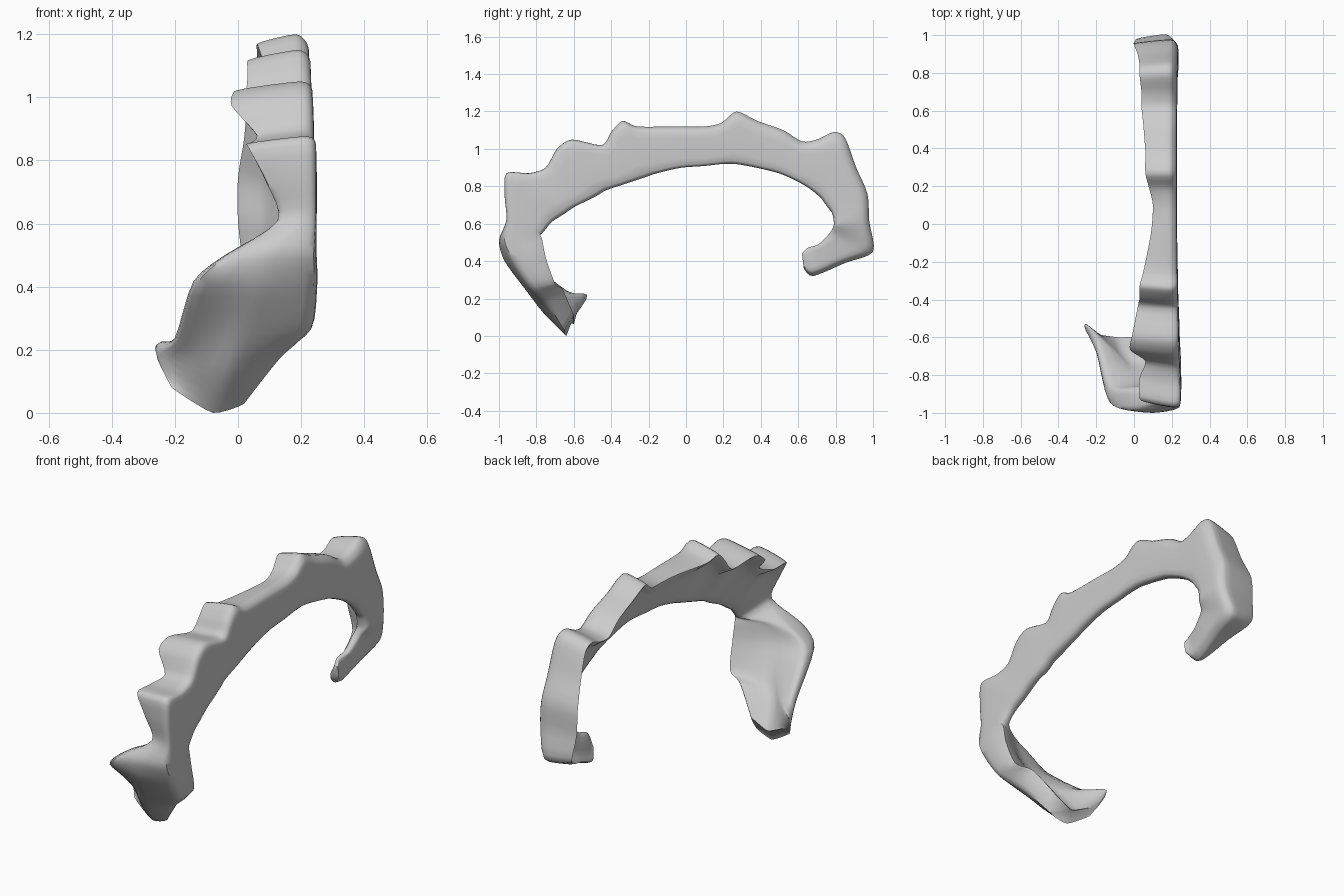
import bpy, bmesh
from mathutils import Vector

cube = bpy.data.objects.get("Cube")
if cube:
    bpy.data.objects.remove(cube, do_unlink=True)

UNIT = 0.01           # all tables are in hundredths
STEPS = 4             # rings added between stations
SIDE_STEPS = 4        # points added between section corners

# Front plate rows: outer edge, middle, inner edge (x, y, z), then depth (y, z)
plate_rows = [
    ((2, -65, 3), (-8, -64, 0), (-21, -61, 8), (5, 8)),
    ((13, -74, 17), (-5, -76, 12), (-25, -57, 18), (8, 8)),
    ((22, -83, 26), (0, -86, 25), (-19, -70, 23), (13, 2)),
    ((24, -92, 40), (6, -97, 40), (-13, -94, 41), (17, 2)),
    ((24, -97, 51), (10, -100, 51), (-3, -98, 50), (20, 1)),
]

# Arch stations: rim (y, z), underside (y, z), x of the flange edge
front_arch = [
    (-96, 62, -77, 55, 13), (-97, 75, -72, 61, 9), (-96, 87, -66, 65, 3),
    (-84, 87, -60, 69, 3), (-75, 90, -54, 72, 6), (-69, 100, -48, 75, -2),
    (-61, 105, -43, 78, -1), (-45, 102, -34, 81, 2), (-40, 109, -28, 83, 3),
    (-34, 115, -22, 85, 3), (-26, 112, -16, 87, 5), (-5, 112, -3, 90, 9),
]
rear_arch = [
    (10, 112, 10, 91, 10), (19, 114, 19, 92, 8), (27, 120, 27, 92, 6),
    (38, 115, 38, 90, 6), (52, 110, 50, 87, 5), (62, 104, 59, 83, 4),
    (70, 105, 66, 79, 4), (79, 109, 72, 74, 3), (85, 106, 75, 70, 3),
    (91, 90, 78, 66, 2), (97, 76, 79, 62, 0), (98, 61, 79, 59, 0),
    (100, 45, 77, 55, 2), (85, 39, 71, 49, 6), (68, 32, 65, 47, 10),
    (63, 36, 62, 44, 13),
]


def plate_ring(row):
    """Six corners: three on the front, three on the back."""
    front = [Vector(p) for p in row[:3]]
    depth = Vector((0, *row[3]))
    back = [p + depth * k for p, k in zip(front, (1, 0.8, 0.5))]
    return front + back[::-1]


def arch_ring(station):
    """Six corners: a wide sloping flange on the rim and a narrow web below it."""
    oy, oz, iy, iz, edge = station
    rim, under = Vector((0, oy, oz)), Vector((0, iy, iz))
    y = oy * UNIT
    side = 22.5 + 1.5 * y * y - 0.8 * y - 0.2 * max(0, 60 - oz)
    web = 9 + 0.3 * edge

    def at(x, t):
        return rim.lerp(under, t) + Vector((x, 0, 0))
    return [at(side, 0.14 + 0.06 * y), at(side - 4, 0), at(edge, 0.11),
            at(web, 0.32), at(web * 0.4 + side * 0.6, 0.98), at(side, 0.94)]


def curve_point(a, b, c, d, t, pull):
    """Cubic from b to c with tangents from the neighbours."""
    m0, m1 = (c - a) * pull, (d - b) * pull
    s = 1 - t
    return (b * (1 + 2 * t) * s * s + m0 * t * s * s
            + c * t * t * (3 - 2 * t) - m1 * t * t * s)


def round_section(ring):
    n = len(ring)
    return [curve_point(ring[i - 1], ring[i], ring[(i + 1) % n], ring[(i + 2) % n],
                        k / SIDE_STEPS, 0.25)
            for i in range(n) for k in range(SIDE_STEPS)]


def blend_rings(rings):
    last = len(rings) - 1
    result = []
    for i in range(last):
        near = [rings[max(i - 1, 0)], rings[i], rings[i + 1], rings[min(i + 2, last)]]
        for k in range(STEPS):
            result.append([curve_point(*pts, k / STEPS, 0.4) for pts in zip(*near)])
    return result + [rings[last]]


def end_cap(bm, loop):
    """Fan that closes one end."""
    centre = sum((v.co for v in loop), Vector()) / len(loop)
    tip = bm.verts.new(centre)
    for a, b in zip(loop, loop[1:] + loop[:1]):
        bm.faces.new((a, b, tip))


def skin(name, rings, material):
    bm = bmesh.new()
    loops = [[bm.verts.new(p * UNIT) for p in ring] for ring in rings]
    for low, high in zip(loops, loops[1:]):
        n = len(low)
        for i in range(n):
            j = (i + 1) % n
            bm.faces.new((low[i], low[j], high[j], high[i]))
    end_cap(bm, loops[0])
    end_cap(bm, loops[-1])
    bmesh.ops.recalc_face_normals(bm, faces=bm.faces)
    mesh = bpy.data.meshes.new(name)
    bm.to_mesh(mesh)
    bm.free()
    obj = bpy.data.objects.new(name, mesh)
    bpy.context.collection.objects.link(obj)
    mesh.materials.append(material)
    bpy.context.view_layer.objects.active = obj
    obj.select_set(True)
    bpy.ops.object.shade_smooth_by_angle(angle=0.9)


# Plain grey material
grey = bpy.data.materials.new("light_grey")
grey.use_nodes = True
colour = (0.6, 0.6, 0.6, 1)
grey.diffuse_color = colour
grey.node_tree.nodes["Principled BSDF"].inputs["Base Color"].default_value = colour

# One continuous body from the front plate over the arch to the rear hook
sections = [plate_ring(r) for r in plate_rows]
sections += [arch_ring(s) for s in front_arch + rear_arch]
skin("ridged_arch", blend_rings([round_section(r) for r in sections]), grey)
